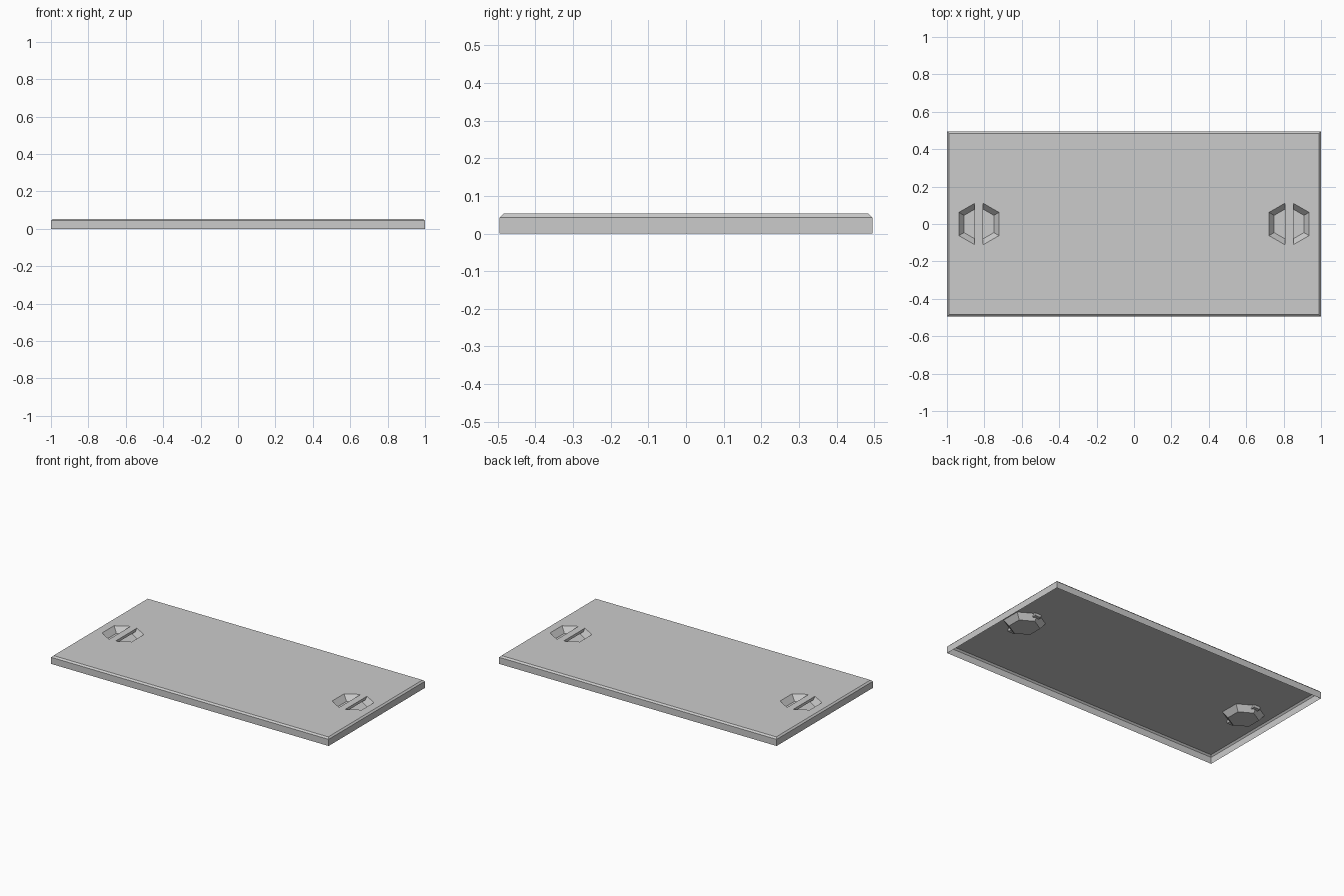
import bpy, bmesh, math

if "Cube" in bpy.data.objects:
    bpy.data.objects.remove(bpy.data.objects["Cube"])

HX, HY, H, CH = 1.0, 0.495, 0.053, 0.01   # half sizes, height, edge chamfer
CX, R_TOP, R_FLOOR, DEPTH = 0.829, 0.124, 0.092, 0.036


def rect(bm, x, y, z):
    return [bm.verts.new((sx * x, sy * y, z))
            for sx, sy in ((-1, -1), (1, -1), (1, 1), (-1, 1))]


def hexagon(bm, cx, r, z):
    return [bm.verts.new((cx + r * math.cos(math.radians(30 + 60 * i)),
                          r * math.sin(math.radians(30 + 60 * i)), z))
            for i in range(6)]


def bridge(bm, low, high):
    n = len(low)
    for i in range(n):
        j = (i + 1) % n
        bm.faces.new((low[i], low[j], high[j], high[i]))


def finish(bm, name):
    mesh = bpy.data.meshes.new(name)
    bm.to_mesh(mesh)
    bm.free()
    ob = bpy.data.objects.new(name, mesh)
    bpy.context.collection.objects.link(ob)
    return ob


# Thin lid shell, open underneath, with chamfered rim
bm = bmesh.new()
base = rect(bm, HX, HY, 0)
shoulder = rect(bm, HX, HY, H - CH)
top = rect(bm, HX - CH, HY - CH, H)
bridge(bm, base, shoulder)
bridge(bm, shoulder, top)

# Hexagonal finger cups hanging below the top sheet
loops = [top]
for s in (-1, 1):
    rim = hexagon(bm, s * CX, R_TOP, H)
    floor = hexagon(bm, s * CX, R_FLOOR, H - DEPTH)
    bridge(bm, rim, floor)
    bm.faces.new(floor)
    loops.append(rim)

# Top sheet filled around the two cup openings
edges = []
for loop in loops:
    for i, v in enumerate(loop):
        w = loop[(i + 1) % len(loop)]
        edges.append(bm.edges.get((v, w)) or bm.edges.new((v, w)))
bmesh.ops.triangle_fill(bm, edges=edges, use_beauty=True, normal=(0, 0, 1))
bmesh.ops.recalc_face_normals(bm, faces=bm.faces)
if sum(f.normal.z * f.calc_area() for f in bm.faces) < 0:
    bmesh.ops.reverse_faces(bm, faces=bm.faces)
bmesh.ops.dissolve_limit(bm, angle_limit=0.01, verts=bm.verts, edges=bm.edges)
finish(bm, "lid_panel")

# Grip bars across the cups, flush with the top
for s, side in ((-1, "left"), (1, "right")):
    bm = bmesh.new()
    bmesh.ops.create_cube(bm, size=1)
    bmesh.ops.scale(bm, vec=(0.045, 0.246, 0.018), verts=bm.verts)
    bmesh.ops.translate(bm, vec=(s * CX, 0, H - 0.009), verts=bm.verts)
    finish(bm, "grip_bar_" + side)
